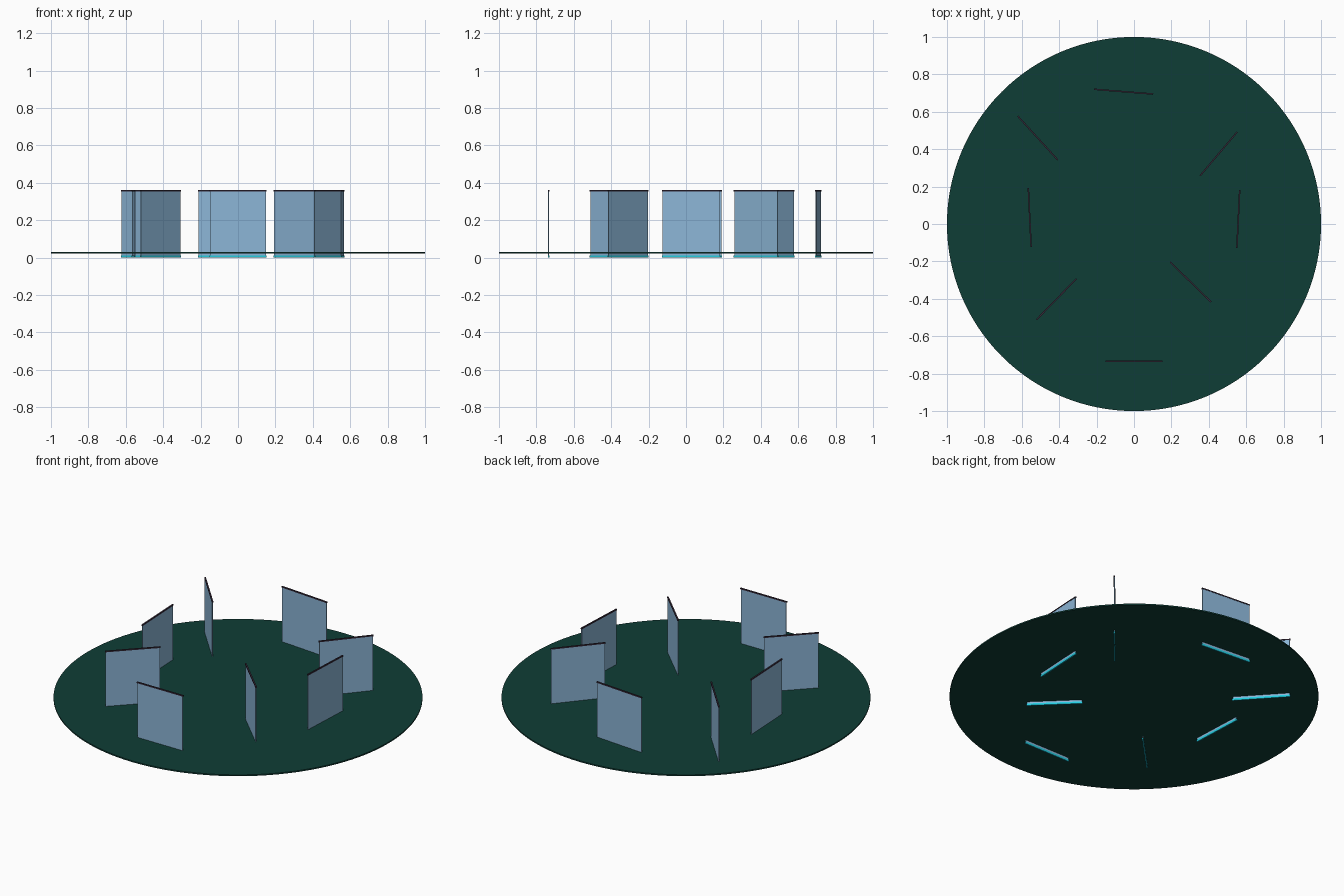
import bpy
import math
from mathutils import Vector

cube = bpy.data.objects.get("Cube")
if cube:
    bpy.data.objects.remove(cube, do_unlink=True)


def linear(c):
    c /= 255
    return c / 12.92 if c <= 0.04045 else ((c + 0.055) / 1.055) ** 2.4


def make_material(name, rgb):
    mat = bpy.data.materials.new(name)
    colour = (*[linear(c) for c in rgb], 1)
    mat.use_nodes = True
    mat.diffuse_color = colour
    mat.node_tree.nodes["Principled BSDF"].inputs["Base Color"].default_value = colour
    return mat


green = make_material("dark green", (15, 61, 54))
blue = make_material("pale blue", (140, 182, 215))
plum = make_material("dark plum", (54, 42, 58))
cyan = make_material("bright cyan", (34, 205, 225))


def slab(name, start, end, thickness, z0, z1, mat, overhang=0.0):
    """Upright box running from one floor point to another."""
    a, b = Vector(start), Vector(end)
    run, mid = b - a, (a + b) / 2
    bpy.ops.mesh.primitive_cube_add(size=1, location=(mid.x, mid.y, (z0 + z1) / 2))
    ob = bpy.context.object
    ob.name = name
    ob.scale = (run.length + 2 * overhang, thickness, z1 - z0)
    ob.rotation_euler.z = math.atan2(run.y, run.x)
    ob.data.materials.append(mat)


# Round base plate
bpy.ops.mesh.primitive_cylinder_add(vertices=128, radius=1, depth=0.008,
                                    location=(0, 0, 0.027))
base = bpy.context.object
base.name = "base_disc"
base.data.materials.append(green)
bpy.ops.object.shade_smooth_by_angle(angle=math.radians(30))

# Standing panels: floor line from one end to the other
panels = {
    "back": ((-0.21, 0.72), (0.10, 0.695)),
    "back_right": ((-0.62, 0.575), (-0.41, 0.345)),
    "back_left": ((0.355, 0.26), (0.55, 0.49)),
    "right": ((-0.565, 0.19), (-0.55, -0.12)),
    "left": ((0.565, 0.18), (0.55, -0.125)),
    "front_right": ((-0.52, -0.51), (-0.31, -0.295)),
    "front_left": ((0.195, -0.205), (0.41, -0.415)),
    "front": ((-0.15, -0.735), (0.15, -0.735)),
}
for side, (start, end) in panels.items():
    slab(side + "_panel", start, end, 0.005, 0.01, 0.356, blue)
    slab(side + "_top_rail", start, end, 0.008, 0.355, 0.362, plum, 0.003)
    slab(side + "_bottom_strip", start, end, 0.008, 0.0, 0.012, cyan, 0.003)
